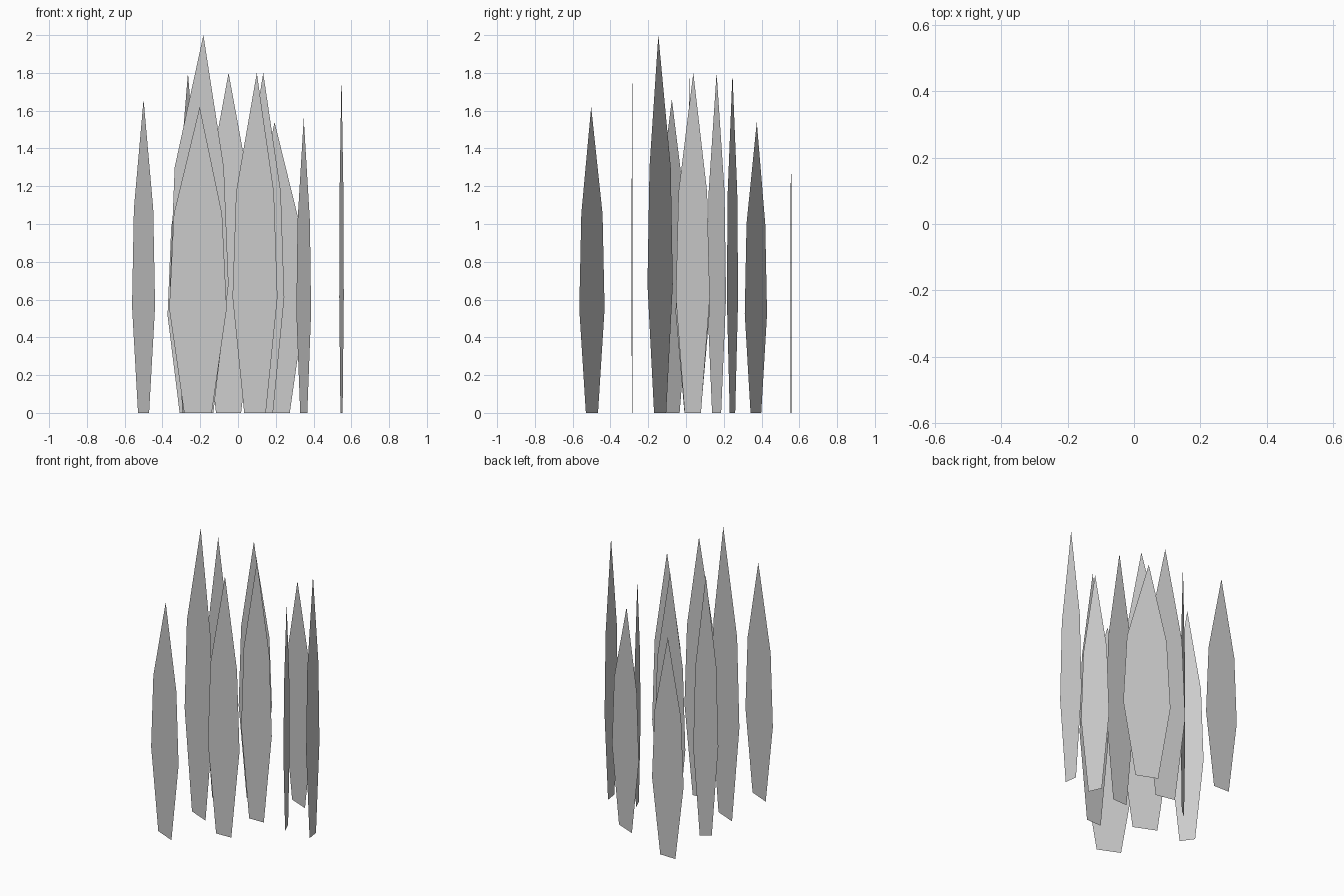
import bpy

# Level of each blade outline: fraction of height, fraction of half width
LEVELS = [(0.0, 0.48), (0.34, 1.0), (0.65, 0.84)]

# Blades: centre x, y, half-width vector dx, dy, height, tip shift along the width
BLADES = [
    (-0.50, -0.075, -0.061, 0.086, 1.66, 0.0),
    (-0.265, 0.162, 0.061, 0.050, 1.80, 0.0),
    (-0.205, -0.137, 0.155, -0.067, 2.00, 0.14),
    (-0.212, -0.498, 0.152, -0.067, 1.62, 0.06),
    (-0.05, 0.246, 0.138, -0.030, 1.80, 0.0),
    (0.09, -0.285, 0.119, 0.003, 1.80, 0.08),
    (0.13, 0.017, 0.115, 0.003, 1.80, 0.03),
    (0.205, 0.370, 0.144, -0.059, 1.54, -0.08),
    (0.348, 0.035, 0.039, -0.090, 1.56, 0.0),
    (0.548, 0.036, -0.012, 0.090, 1.80, 0.03),
    (-0.25, 0.556, 0.123, -0.003, 1.52, 0.0),
]


def make_blade(index, x, y, dx, dy, h, tip):
    """Flat upright leaf: up the right edge, over the tip, down the left."""
    def point(f, w):
        return (x + dx * w, y + dy * w, h * f)
    verts = [point(f, w) for f, w in LEVELS]
    verts.append(point(1.0, tip))
    verts += [point(f, -w) for f, w in reversed(LEVELS)]
    # base quad, middle quad and pointed top
    faces = [(0, 1, 5, 6), (1, 2, 4, 5), (2, 3, 4)]
    mesh = bpy.data.meshes.new("grass_blade")
    mesh.from_pydata(verts, [], faces)
    obj = bpy.data.objects.new(f"grass_blade_{index:02d}", mesh)
    bpy.context.collection.objects.link(obj)


for i, blade in enumerate(BLADES, 1):
    make_blade(i, *blade)
